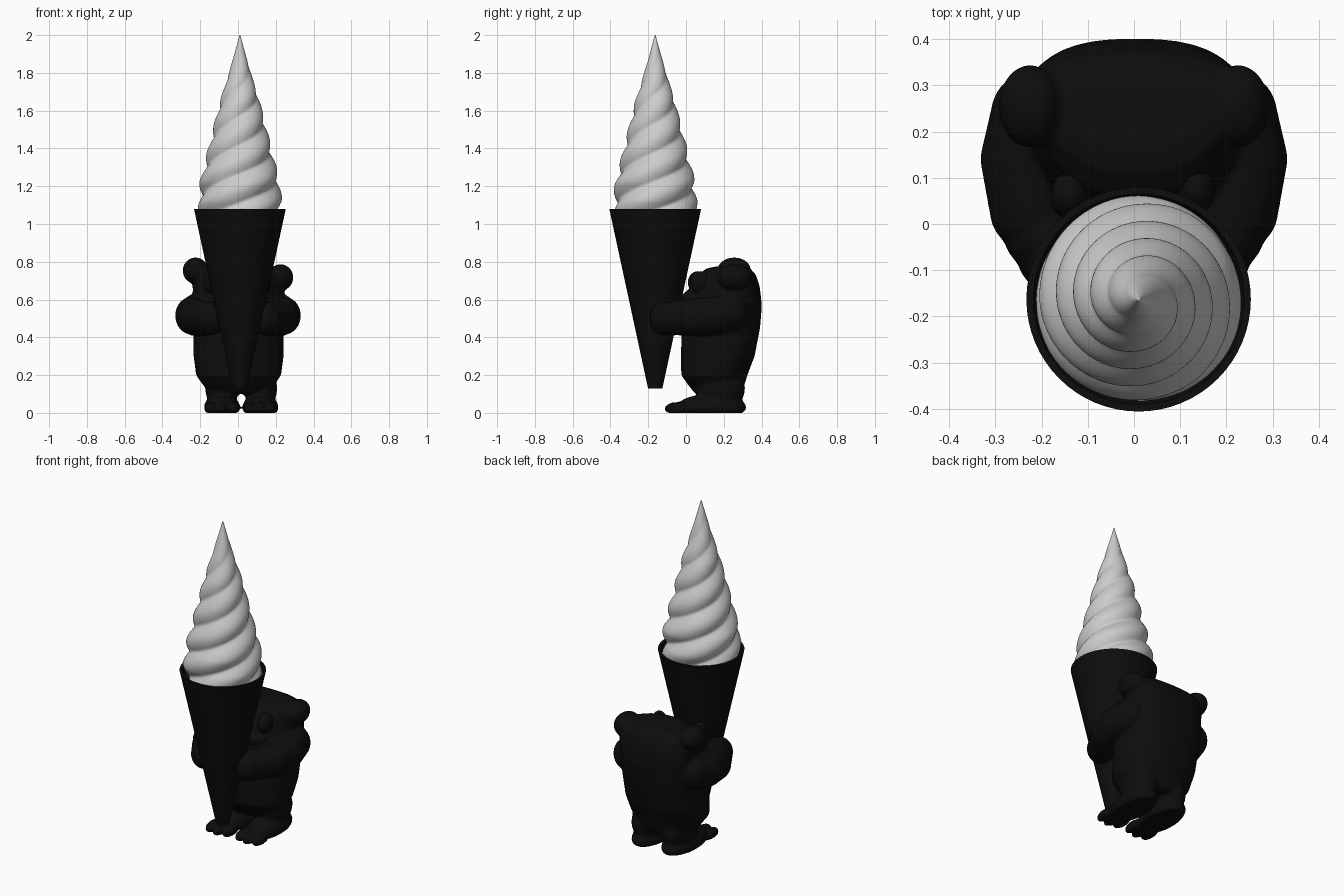
import bpy, bmesh, math
from mathutils import Matrix, Vector

if "Cube" in bpy.data.objects:
    bpy.data.objects.remove(bpy.data.objects["Cube"])

black = bpy.data.materials.new("black")
black.diffuse_color = (0.004, 0.004, 0.004, 1)
black.use_nodes = True
black.node_tree.nodes["Principled BSDF"].inputs["Base Color"].default_value = black.diffuse_color
CX, CY = 0.01, -0.163          # axis of the ice cream


def finish(bm, name, mat=None, smooth=True):
    bmesh.ops.recalc_face_normals(bm, faces=bm.faces)
    me = bpy.data.meshes.new(name)
    bm.to_mesh(me)
    bm.free()
    ob = bpy.data.objects.new(name, me)
    bpy.context.collection.objects.link(ob)
    if mat:
        me.materials.append(mat)
    for p in me.polygons:
        p.use_smooth = smooth
    return ob


def loft(bm, rings, cap=True):
    rows = [[bm.verts.new(p) for p in r] for r in rings]
    n = len(rows[0])
    for a, b in zip(rows, rows[1:]):
        for i in range(n):
            j = (i + 1) % n
            bm.faces.new((a[i], a[j], b[j], b[i]))
    if cap:
        bm.faces.new(rows[0][::-1])
        bm.faces.new(rows[-1])


def blob(bm, loc, scale):
    m = Matrix.Translation(loc) @ Matrix.Diagonal((*scale, 1))
    res = bmesh.ops.create_uvsphere(bm, u_segments=32, v_segments=20, radius=1, matrix=m)
    for v in res["verts"]:
        v.co.z = max(v.co.z, 0)     # flat soles


def lerp_table(table, z):
    for (z0, r0), (z1, r1) in zip(table, table[1:]):
        if z <= z1:
            return r0 + (r1 - r0) * (z - z0) / (z1 - z0)
    return table[-1][1]


# wafer cone with a shallow hollow rim
bm = bmesh.new()
profile = [(0.13, 0.038), (1.08, 0.243), (1.08, 0.228), (1.04, 0.215)]
loft(bm, [[(CX + r * math.cos(i * math.tau / 64), CY + r * math.sin(i * math.tau / 64), z)
           for i in range(64)] for z, r in profile])
cone = finish(bm, "wafer_cone", black)
bpy.context.view_layer.objects.active = cone
cone.select_set(True)
bpy.ops.object.shade_smooth_by_angle(angle=math.radians(35))
cone.select_set(False)

# twisted soft ice
env = [(1.05, 0.208), (1.12, 0.212), (1.22, 0.203), (1.36, 0.17), (1.5, 0.137),
       (1.65, 0.101), (1.8, 0.057), (1.93, 0.021), (2.0, 0.002)]
bm = bmesh.new()
rings = []
for k in range(101):
    z = 1.05 + 0.95 * k / 100
    fade = min(1, (2.0 - z) / 0.35)
    ring = []
    for i in range(72):
        a = i * math.tau / 72
        ridge = abs(math.sin(1.5 * (a - math.tau * z / 0.46)))
        r = lerp_table(env, z) * (1 + 0.15 * fade * (ridge - 0.6))
        ring.append((CX + r * math.cos(a), CY + r * math.sin(a), z))
    rings.append(ring)
loft(bm, rings)
finish(bm, "soft_ice_swirl")

# creature: torso and head, plan narrowing towards the face
bm = bmesh.new()
body = [(0.10, 0.17, 0.14, 0.12, 0), (0.15, 0.16, 0.19, 0.15, 0), (0.2, 0.15, 0.225, 0.175, 0),
        (0.3, 0.168, 0.25, 0.195, 0.1), (0.45, 0.185, 0.262, 0.207, 0.2),
        (0.57, 0.195, 0.275, 0.207, 0.3), (0.67, 0.205, 0.29, 0.185, 0.4),
        (0.73, 0.215, 0.29, 0.155, 0.45), (0.765, 0.225, 0.25, 0.115, 0.4),
        (0.775, 0.23, 0.19, 0.07, 0.3)]
rings = []
for z, cy, rx, ry, taper in body:
    ring = []
    for i in range(48):
        c, s = math.cos(i * math.tau / 48), math.sin(i * math.tau / 48)
        x = math.copysign(abs(c) ** 0.8, c)
        y = math.copysign(abs(s) ** 0.85, s)
        ring.append((0.003 + rx * x * (1 - taper * (1 - y) / 2), cy + ry * y, z))
    rings.append(ring)
loft(bm, rings)

# muzzle
blob(bm, (0.005, 0.07, 0.6), (0.16, 0.1, 0.06))

for s in (-1, 1):
    # ears, the left one slightly higher
    blob(bm, (s * 0.225, 0.255, 0.735 - s * 0.018), (0.068, 0.09, 0.07))
    # arms wrapped round the cone
    path = [(0.22, 0.24, 0.53, 0.09), (0.243, 0.14, 0.515, 0.09),
            (0.225, 0.03, 0.505, 0.088), (0.145, -0.115, 0.5, 0.08)]
    for a, b in zip(path, path[1:]):
        for t in range(4):
            x, y, z, r = Vector(a).lerp(Vector(b), (t + (b is path[-1]) * t / 3) / 4)
            blob(bm, (s * x, y, z), (r, r, r * 1.12))
    # legs, feet and toes
    fx = 0.017 + s * 0.102
    blob(bm, (fx, 0.185, 0.13), (0.088, 0.128, 0.12))
    blob(bm, (fx, 0.135, 0.03), (0.095, 0.185, 0.07))
    for k in (-1, 0, 1):
        blob(bm, (fx + k * 0.058, -0.035 - 0.012 * (k == 0), 0.022), (0.031, 0.068, 0.036))
creature = finish(bm, "creature_body", black)
rem = creature.modifiers.new("fuse", "REMESH")
rem.mode = "VOXEL"
rem.voxel_size = 0.009
rem.use_smooth_shade = True
sm = creature.modifiers.new("soften", "SMOOTH")
sm.factor = 0.5
sm.iterations = 6

# eyes
for side, x, y in (("left", -0.14, 0.062), ("right", 0.135, 0.075)):
    bm = bmesh.new()
    blob(bm, (x, y, 0.69), (0.04, 0.052, 0.06))
    finish(bm, side + "_eye", black)
